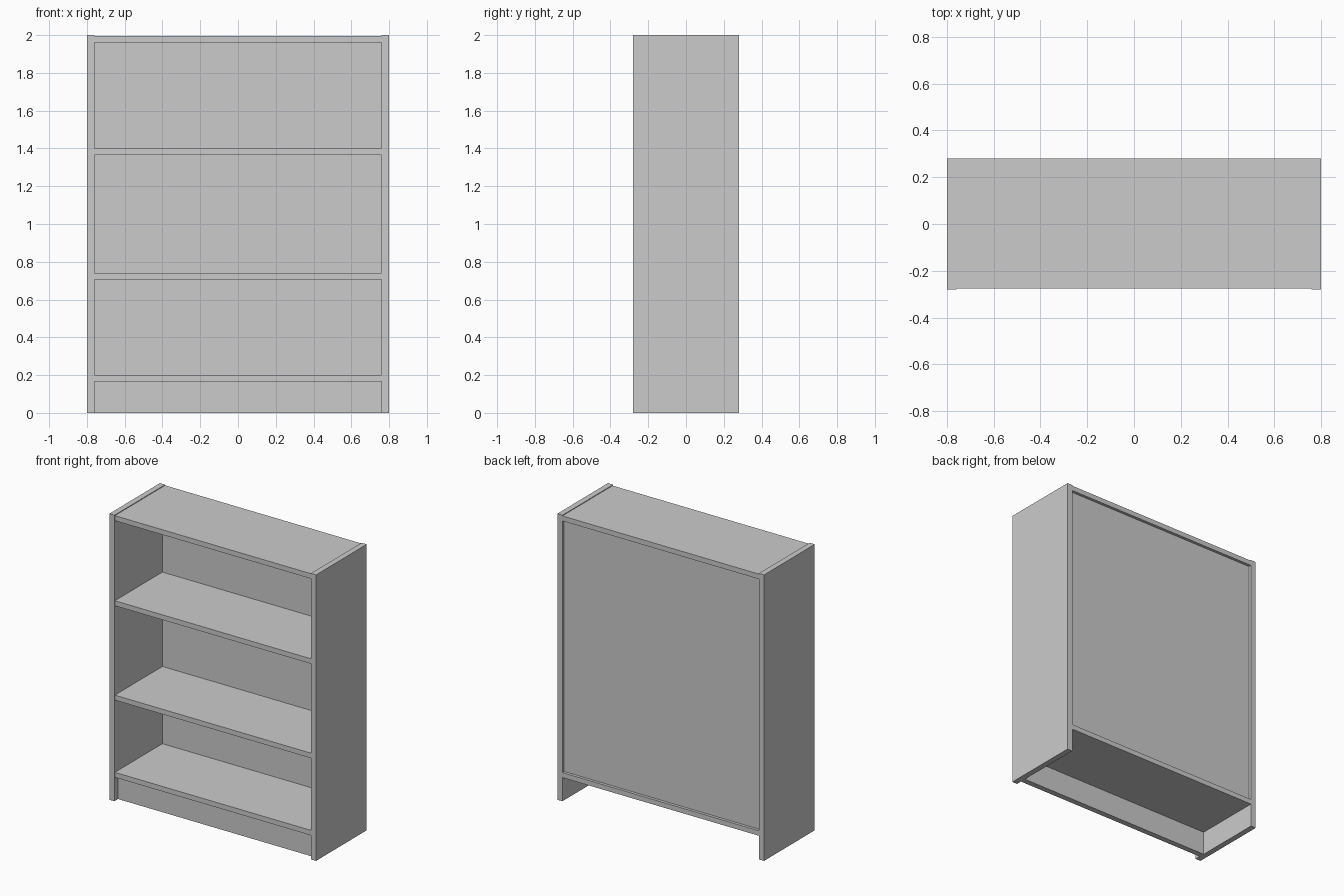
import bpy

if "Cube" in bpy.data.objects:
    bpy.data.objects.remove(bpy.data.objects["Cube"])


def box(name, x, y, z):
    """Box from (min, max) ranges on each axis."""
    bpy.ops.mesh.primitive_cube_add(size=1, location=[sum(r) / 2 for r in (x, y, z)])
    ob = bpy.context.object
    ob.name = name
    ob.scale = [r[1] - r[0] for r in (x, y, z)]
    bpy.ops.object.transform_apply(location=False, rotation=False, scale=True)
    return ob


INNER = (-0.76, 0.76)
FRONT, BACK = -0.275, 0.28
PANEL = (0.25, 0.26)
THICK = 0.035

# Side boards, standing slightly proud of the shelves
box("side_left", (-0.80, -0.76), (-0.28, BACK), (0, 2))
box("side_right", (0.76, 0.80), (-0.28, BACK), (0, 2))

# Top and bottom boards run the full depth
box("top_board", INNER, (FRONT, BACK), (1.96, 1.96 + THICK))
box("bottom_shelf", INNER, (FRONT, BACK), (0.165, 0.165 + THICK))

# Middle shelves stop at the back panel
for i, z in enumerate((0.705, 1.365)):
    box(f"shelf_{i + 1}", INNER, (FRONT, PANEL[0]), (z, z + THICK))

# Recessed back panel
box("back_panel", INNER, PANEL, (0.2, 1.96))

# Set-back plinth under the bottom shelf
box("kick_board", INNER, (-0.24, -0.20), (0, 0.165))
